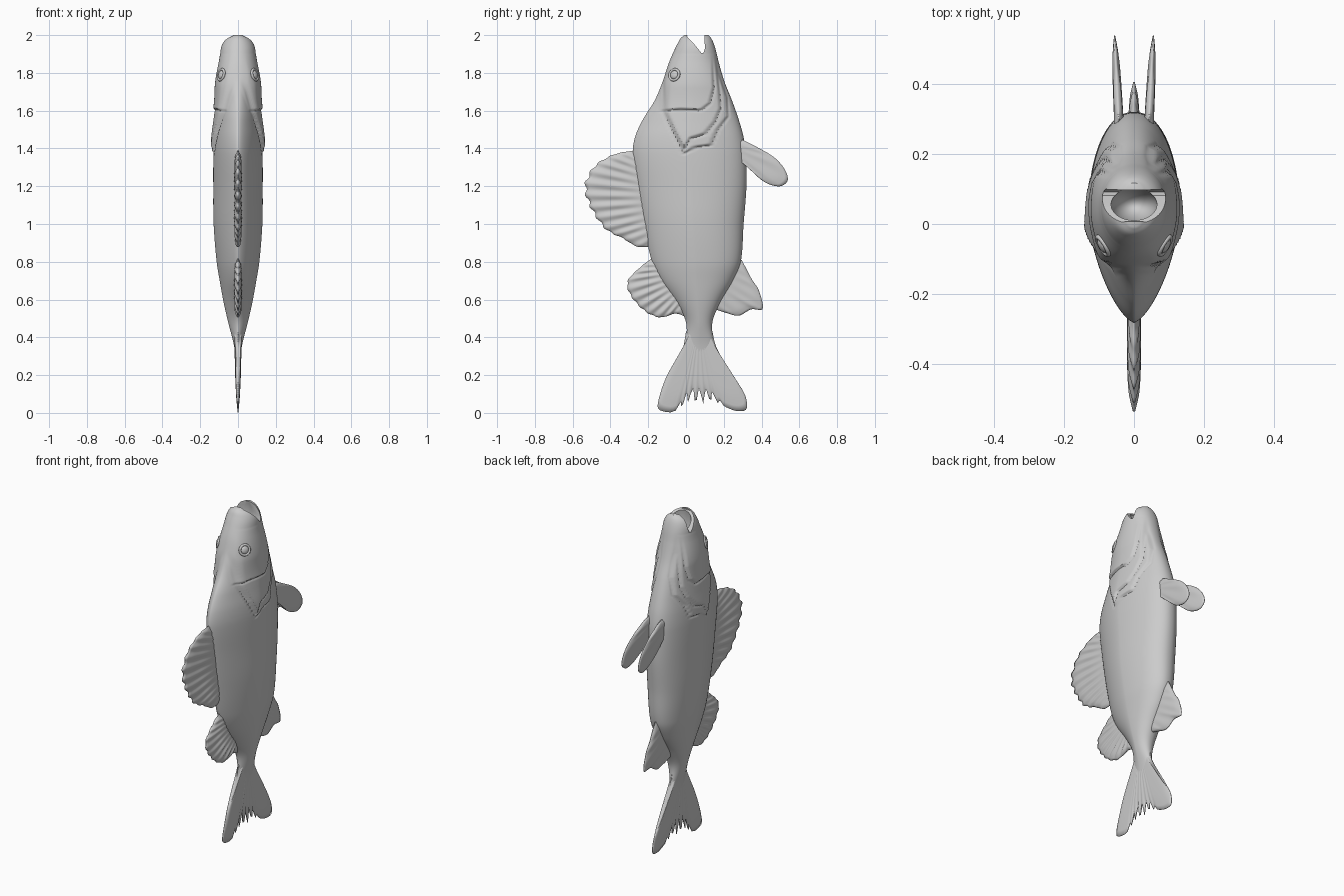
import bpy, bmesh, math
from mathutils import Vector

if "Cube" in bpy.data.objects:
    bpy.data.objects.remove(bpy.data.objects["Cube"])


def spline(keys, t):
    """Smooth interpolation of (t, a, b, ...) rows."""
    n = len(keys)
    i = max(k for k in range(n - 1) if k == 0 or keys[k][0] <= t)
    a, b = keys[i], keys[i + 1]
    p, q = keys[max(i - 1, 0)], keys[min(i + 2, n - 1)]
    h = b[0] - a[0]
    s = min(max((t - a[0]) / h, 0), 1)
    out = []
    for k in range(1, len(a)):
        ma = (b[k] - p[k]) / (b[0] - p[0]) * h
        mb = (q[k] - a[k]) / (q[0] - a[0]) * h
        out.append((2*s**3 - 3*s*s + 1) * a[k] + (s**3 - 2*s*s + s) * ma
                   + (3*s*s - 2*s**3) * b[k] + (s**3 - s*s) * mb)
    return out


def smooth(a, b, x):
    s = min(max((x - a) / (b - a), 0), 1)
    return s * s * (3 - 2 * s)


def make(name, verts, faces):
    me = bpy.data.meshes.new(name)
    bm = bmesh.new()
    vs = [bm.verts.new(v) for v in verts]
    for f in faces:
        bm.faces.new([vs[i] for i in f])
    bmesh.ops.recalc_face_normals(bm, faces=bm.faces)
    for f in bm.faces:
        f.smooth = True
    bm.to_mesh(me)
    bm.free()
    ob = bpy.data.objects.new(name, me)
    bpy.context.collection.objects.link(ob)
    return ob


# Body stations: z, back y, belly y, half width
BODY = [(0.25, 0.0, 0.14, 0.006), (0.36, 0.0, 0.145, 0.022), (0.48, 0.0, 0.14, 0.052),
        (0.58, -0.05, 0.18, 0.075), (0.70, -0.135, 0.25, 0.097), (0.80, -0.18, 0.29, 0.113),
        (1.00, -0.225, 0.305, 0.129), (1.20, -0.26, 0.32, 0.131), (1.37, -0.282, 0.318, 0.13),
        (1.46, -0.27, 0.305, 0.124), (1.55, -0.23, 0.28, 0.112), (1.65, -0.168, 0.245, 0.1),
        (1.75, -0.125, 0.205, 0.096), (1.85, -0.092, 0.175, 0.096), (1.92, -0.062, 0.158, 0.092),
        (1.96, -0.042, 0.145, 0.08), (1.985, -0.027, 0.132, 0.06), (2.0, -0.008, 0.118, 0.03)]

# Overlapping gill plates in (y, z): outer membrane, gill cover, cheek
PLATES = [
    [(-.12, 1.6), (-.07, 1.5), (-.01, 1.375), (.05, 1.41), (.13, 1.42), (.165, 1.5), (.22, 1.57),
     (.215, 1.67), (.17, 1.8), (.15, 1.9), (-.12, 1.9)],
    [(-.11, 1.6), (-.05, 1.47), (-.01, 1.40), (.02, 1.455), (.10, 1.48), (.15, 1.54), (.18, 1.61),
     (.175, 1.7), (.15, 1.9), (-.12, 1.9)],
    [(-.14, 1.6), (-.03, 1.61), (.08, 1.605), (.125, 1.64), (.145, 1.72), (.135, 1.92), (-.14, 1.92)]]


def inside_depth(poly, y, z):
    """Signed distance to polygon, positive inside."""
    d, inside = 9, False
    for (y0, z0), (y1, z1) in zip(poly, poly[1:] + poly[:1]):
        dy, dz = y1 - y0, z1 - z0
        s = min(max(((y - y0) * dy + (z - z0) * dz) / (dy * dy + dz * dz), 0), 1)
        d = min(d, math.hypot(y - y0 - s * dy, z - z0 - s * dz))
        if (z0 > z) != (z1 > z) and y < y0 + (z - z0) / dz * dy:
            inside = not inside
    return d if inside else -d


def section(z, ang):
    yb, yf, w = spline(BODY, z)
    c, r = (yb + yf) / 2, (yf - yb) / 2
    sn, cs = math.sin(ang), math.cos(ang)
    p = 1.5 + 0.5 * smooth(1.5, 1.85, z) if sn < 0 else 2.15
    y = c + r * math.copysign(abs(sn) ** (2 / p), sn)
    x = w * abs(cs) ** (2 / p)
    if z > 1.34 and abs(cs) > 0.02:
        fade = smooth(1.92, 1.72, z) * smooth(-0.16, -0.08, y)
        for poly in PLATES:
            d = inside_depth(poly, y, z)
            x += 0.009 * smooth(-0.004, 0.008, d) * fade * min(1, abs(cs) * 2.5)
            x -= 0.004 * max(0, 1 - abs(d + 0.006) / 0.008) * fade * min(1, abs(cs) * 2.5)
    return Vector((math.copysign(x, cs), y, z))


# Body loft, denser rows toward the head
NA = 128
rows = [0.25 + 1.05 * i / 90 for i in range(90)] + [1.30 + 0.70 * i / 150 for i in range(151)]
verts = [section(z, 2 * math.pi * (k + 0.5) / NA) for z in rows for k in range(NA)]
faces = [(i*NA + k, i*NA + (k+1) % NA, (i+1)*NA + (k+1) % NA, (i+1)*NA + k)
         for i in range(len(rows) - 1) for k in range(NA)]
faces += [tuple(range(NA)), tuple(range((len(rows) - 1) * NA, len(rows) * NA))]
body = make("body", verts, faces)

# Open mouth: a slot between the jaws and a rounded throat
slot = [(0.012, 2.05), (0.006, 1.992), (0.05, 1.945), (0.082, 1.905), (0.092, 1.905), (0.1, 1.93), (0.096, 2.05)]
n = len(slot)
wedge = make("mouth_slot_cutter", [(x, y, z) for x in (-0.2, 0.2) for y, z in slot],
             [tuple(range(n)), tuple(range(n, 2*n))] + [(i, (i+1) % n, n + (i+1) % n, n + i) for i in range(n)])
bpy.ops.mesh.primitive_uv_sphere_add(segments=32, ring_count=20, location=(0, 0.055, 1.93))
throat = bpy.context.object
throat.name = "throat_cutter"
throat.scale = (0.066, 0.05, 0.13)
bpy.context.view_layer.update()
for cutter in (wedge, throat):
    m = body.modifiers.new("mouth", 'BOOLEAN')
    m.operation, m.solver, m.object = 'DIFFERENCE', 'EXACT', cutter
    bpy.ops.object.select_all(action='DESELECT')
    body.select_set(True)
    bpy.context.view_layer.objects.active = body
    bpy.ops.object.modifier_apply(modifier=m.name)
    bpy.data.objects.remove(cutter)
bpy.ops.object.shade_smooth_by_angle(angle=math.radians(40))


def path(points):
    """Chord-length keys for a point list, parameter 0..1."""
    ts = [0]
    for a, b in zip(points, points[1:]):
        ts.append(ts[-1] + math.dist(a, b))
    return [(t / ts[-1], *p) for t, p in zip(ts, points)]


def fin(name, base, edge, thick, rays, ripple, notch=0.0, xpos=lambda y: 0.0, ray_area=None):
    """Thin ribbed blade between a base line and an outer edge in (y, z)."""
    NU, NV = 120, 14
    kb, ke = path(base), path(edge)
    vs, fs = [], []
    for side in (-1, 1):
        for i in range(NU + 1):
            u = i / NU
            b, e = spline(kb, u), spline(ke, u)
            wave = math.cos(2 * math.pi * rays * u)
            area = ray_area(u) if ray_area else math.sin(math.pi * u) ** 0.5 if 0 < u < 1 else 0
            for j in range(NV + 1):
                v = j / NV
                s = v * (1 - notch * area * (0.5 - 0.5 * wave) * v ** 3)
                y, z = b[0] + (e[0] - b[0]) * s, b[1] + (e[1] - b[1]) * s
                t = thick[0] + (thick[1] - thick[0]) * v + ripple * wave * area * min(1, 2 * v)
                t *= max(0.2, (1 - abs(2*u - 1) ** 10) * (1 - v ** 10))
                vs.append((xpos(y) + side * t, y, z))
    W = NV + 1
    N = (NU + 1) * W
    for i in range(NU):
        for j in range(NV):
            q = (i*W + j, i*W + j + 1, (i+1)*W + j + 1, (i+1)*W + j)
            fs += [q, tuple(N + k for k in q)]
    rim = [i*W for i in range(NU)] + [NU*W + j for j in range(NV)]
    rim += [i*W + NV for i in range(NU, 0, -1)] + list(range(NV, 0, -1))
    fs += [(a, b, N + b, N + a) for a, b in zip(rim, rim[1:] + rim[:1])]
    return make(name, vs, fs)


# Fins along the back and belly
fin("front_dorsal_fin", [(-.24, 1.37), (-.22, 1.15), (-.17, .89)],
    [(-.27, 1.39), (-.38, 1.37), (-.48, 1.315), (-.53, 1.24), (-.54, 1.18), (-.52, 1.11), (-.475, 1.03),
     (-.42, .965), (-.33, .92), (-.26, .88), (-.19, .88)], (.02, .013), 13, .004, .05)
fin("rear_dorsal_fin", [(-.15, .81), (-.08, .67), (0, .55)],
    [(-.18, .82), (-.25, .765), (-.31, .70), (-.305, .64), (-.25, .565), (-.19, .52), (-.13, .505),
     (-.05, .525), (.01, .50)], (.02, .012), 11, .004, .03)
fin("anal_fin", [(.26, .82), (.2, .67), (.13, .55)],
    [(.295, .81), (.35, .705), (.385, .65), (.405, .55), (.345, .548), (.28, .515), (.21, .53), (.15, .55)],
    (.02, .01), 7, .001)

# Forked tail with split rays in the middle
fin("tail_fin", [(.02, .44), (.12, .44)],
    [(0, .43), (-.02, .335), (-.1, .2), (-.145, .07), (-.145, .02), (-.08, .003), (-.035, .02), (.01, .055),
     (.06, .05), (.1, .05), (.14, .06), (.2, .035), (.27, .01), (.32, .02), (.31, .1), (.225, .23),
     (.16, .35), (.14, .43)], (.02, .009), 34, .002, .22,
    ray_area=lambda u: max(0, 1 - ((u - 0.48) / 0.11) ** 2))

# Paired belly fins
for side, label in ((1, "right"), (-1, "left")):
    fin("pelvic_fin_" + label, [(.28, 1.44), (.28, 1.32)],
        [(.30, 1.445), (.38, 1.405), (.47, 1.35), (.525, 1.285), (.538, 1.23), (.50, 1.2), (.43, 1.215),
         (.37, 1.26), (.325, 1.33), (.30, 1.34)], (.014, .009), 5, .001,
        xpos=lambda y: side * (0.045 + 0.05 * (y - 0.33)))

# Eyes: ring and ball lying on the head surface
ang = min((section(1.79, -a / 100) - Vector((0.08, -0.062, 1.79))).length * 1000 + a / 1e6 for a in range(150))
best = min(range(150), key=lambda a: abs(section(1.79, -a / 100).y + 0.062))
pos = section(1.79, -best / 100)
tangent = section(1.79, -best / 100 + 0.1) - section(1.79, -best / 100 - 0.1)
normal = tangent.cross(section(1.83, -best / 100) - section(1.75, -best / 100)).normalized()
if normal.x < 0:
    normal = -normal
for side, label in ((1, "right"), (-1, "left")):
    mir = Vector((side, 1, 1))
    rot = (normal * mir).to_track_quat('Z', 'Y').to_euler()
    bpy.ops.mesh.primitive_torus_add(location=pos * mir, rotation=rot, major_radius=0.029, minor_radius=0.007,
                                     major_segments=40, minor_segments=12)
    bpy.context.object.name = "eye_ring_" + label
    bpy.ops.object.shade_smooth()
    bpy.ops.mesh.primitive_uv_sphere_add(location=pos * mir, rotation=rot, segments=28, ring_count=16, radius=0.023)
    bpy.context.object.name = "eye_" + label
    bpy.context.object.scale.z = 0.5
    bpy.ops.object.shade_smooth()
